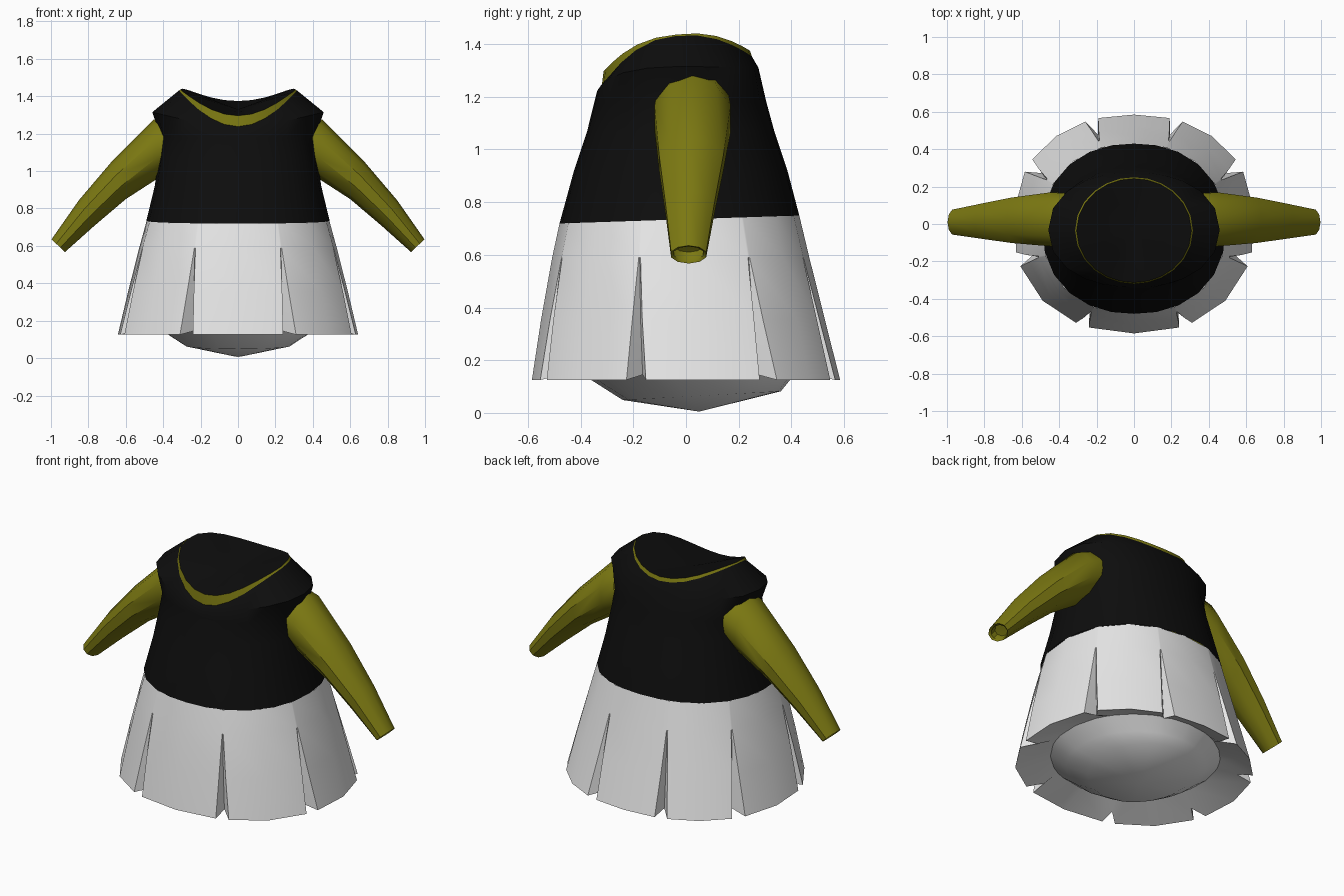
import bpy, bmesh, math
from mathutils import Vector

if "Cube" in bpy.data.objects:
    bpy.data.objects.remove(bpy.data.objects["Cube"])


def material(name, rgb):
    m = bpy.data.materials.new(name)
    m.diffuse_color = (*rgb, 1)
    m.use_nodes = True
    m.node_tree.nodes["Principled BSDF"].inputs["Base Color"].default_value = m.diffuse_color
    return m


BLACK = material("black cloth", (0.004, 0.004, 0.004))
WHITE = material("white cloth", (0.8, 0.8, 0.8))
OLIVE = material("olive cloth", (0.2, 0.19, 0.006))


def loft(name, rings, mat, tip=None, angle=40):
    """Skin a list of closed rings; an optional tip point closes the last one."""
    bm = bmesh.new()
    vs = [[bm.verts.new(p) for p in ring] for ring in rings]
    n = len(vs[0])
    for a, b in zip(vs, vs[1:]):
        for i in range(n):
            j = (i + 1) % n
            bm.faces.new((a[i], a[j], b[j], b[i]))
    if tip:
        t = bm.verts.new(tip)
        for i in range(n):
            bm.faces.new((vs[-1][i], vs[-1][(i + 1) % n], t))
    bmesh.ops.recalc_face_normals(bm, faces=bm.faces[:])
    # open shells must face away from the middle of the part
    mesh = bpy.data.meshes.new(name)
    bm.to_mesh(mesh)
    bm.free()
    mesh.materials.append(mat)
    ob = bpy.data.objects.new(name, mesh)
    bpy.context.collection.objects.link(ob)
    bpy.context.view_layer.objects.active = ob
    ob.select_set(True)
    bpy.ops.object.shade_smooth_by_angle(angle=math.radians(angle))
    ob.select_set(False)
    return ob


def oval(deg, rx, yf, yb, scale=1.0, inset=0.0, p=2.2):
    """Point on a slightly squared oval spanning +-rx and yf..yb."""
    c, s = math.cos(math.radians(deg)), math.sin(math.radians(deg))
    ry = (yb - yf) / 2
    r = (abs(c / rx) ** p + abs(s / ry) ** p) ** (-1 / p) * scale - inset
    return r * c, (yf + yb) / 2 + r * s


def waist_z(y):
    return 0.735 + 0.033 * y


# --- bodice: torso rings, shoulder ring, neckline ring
ANG = [i * 15 for i in range(24)]


def neck_z(y):
    t = y - 0.02
    return 1.433 - (0.195 * (-t / 0.34) ** 2.6 if t < 0 else 0.08 * (t / 0.23) ** 2)


def neck_ring(scale=1.0):
    pts = [oval(a, 0.315, -0.32, 0.25, scale, p=2) for a in ANG]
    return [(x, y, neck_z(max(-0.32, min(0.25, y)))) for x, y in pts]


rings = []
for z, rx, yf, yb in [(0.735, 0.49, -0.48, 0.43), (0.92, 0.445, -0.425, 0.385),
                      (1.07, 0.425, -0.375, 0.335), (1.18, 0.412, -0.348, 0.305)]:
    ring = [oval(a, rx, yf, yb) for a in ANG]
    rings.append([(x, y, waist_z(y) if z < 0.8 else z) for x, y in ring])
shoulder = []
for a in ANG:
    x, y = oval(a, 0.458, -0.338, 0.275)
    s = math.sin(math.radians(a))
    shoulder.append((x, y, 1.315 - (0.095 * s * s if s < 0 else 0.005 * s)))
neck = neck_ring()
rings += [shoulder, neck]
loft("bodice", rings, BLACK, angle=50)

# --- olive neck band just inside the neckline, and the black cover within it
band = []
for x, y, z in neck_ring(0.975):
    s = (y + 0.035) / 0.285
    band.append((x, y, z + (0.005 + 0.045 * s * s if s < 0 else 0.005 + 0.012 * s)))
loft("neck_band", [neck, band], OLIVE)
inner = [(x * 0.55, -0.035 + (y + 0.035) * 0.55, 1.335 + (z - 1.335) * 0.5) for x, y, z in band]
loft("neck_cover", [band, inner], BLACK, tip=(0, -0.035, 1.33))

# --- pleated skirt: eight notches that open towards the hem
half = [-63, -17, 29, 68]
notches = half + [180 - a for a in reversed(half)]
spec = []                                   # (notch angle, side, depth flag)
for i, a in enumerate(notches):
    b = notches[(i + 1) % 8] + (360 if i == 7 else 0)
    spec += [(a, -1, 0), (a, 0, 1), (a, 1, 0), ((a + b) / 2, 0, 0)]


def skirt_ring(t, rx, yf, yb, z, scale=1.0):
    k = max(0.0, (t - 0.24) / 0.76)         # how far the notch has opened
    out = []
    for a, side, deep in spec:
        x, y = oval(a + side * (0.4 + 3.0 * k), rx, yf, yb, scale, deep * 0.085 * k)
        out.append((x, y, waist_z(y) if t == 0 else z + deep * 0.02 * (t == 1)))
    return out


hem = skirt_ring(1, 0.645, -0.585, 0.585, 0.125)
loft("skirt", [skirt_ring(0, 0.49, -0.48, 0.43, 0),
               skirt_ring(0.24, 0.53, -0.508, 0.468, 0.59),
               skirt_ring(0.62, 0.59, -0.55, 0.527, 0.355), hem], WHITE, angle=35)

# --- underside: recess behind the hem, then a shallow belly
belly = []
for rx, yf, yb, z0, slope in [(0.46, -0.44, 0.46, 0.19, 0), (0.375, -0.36, 0.395, 0.125, 0),
                              (0.28, -0.24, 0.36, 0.062, 0.055)]:
    ring = [oval(a, rx, yf, yb, p=2) for a, _, _ in spec]
    # spread notch triplets apart so that the belly stays round
    ring = [oval(a + s * 7, rx, yf, yb, p=2) for a, s, _ in spec]
    belly.append([(x, y, z0 + slope * y) for x, y in ring])
loft("skirt_underside", [hem] + belly, WHITE, tip=(0, 0.05, 0.005), angle=50)


# --- sleeves: ten-sided tapering tubes with a hollow cuff
def sleeve_ring(top, bottom, hy, yc):
    t, b = Vector((top[0], 0, top[1])), Vector((bottom[0], 0, bottom[1]))
    mid, up = (t + b) / 2, (t - b) / 2
    return [mid + up * math.cos(u) + Vector((0, yc + hy * math.sin(u), 0))
            for u in (i * math.tau / 10 for i in range(10))]


sections = [((0.37, 1.30), (0.34, 1.02), 0.145, 0.025), ((0.45, 1.275), (0.43, 0.96), 0.152, 0.025),
            ((0.68, 1.045), (0.60, 0.85), 0.128, 0.02), ((0.85, 0.845), (0.765, 0.71), 0.098, 0.015),
            ((0.997, 0.635), (0.925, 0.567), 0.07, 0.01), ((0.982, 0.632), (0.925, 0.578), 0.058, 0.01),
            ((0.955, 0.665), (0.90, 0.61), 0.058, 0.01)]
for side, label in ((1, "right"), (-1, "left")):
    tube = [[(p.x * side, p.y, p.z) for p in sleeve_ring(*s)] for s in sections]
    loft(label + "_sleeve", tube, OLIVE, tip=(0.925 * side, 0.01, 0.64))
